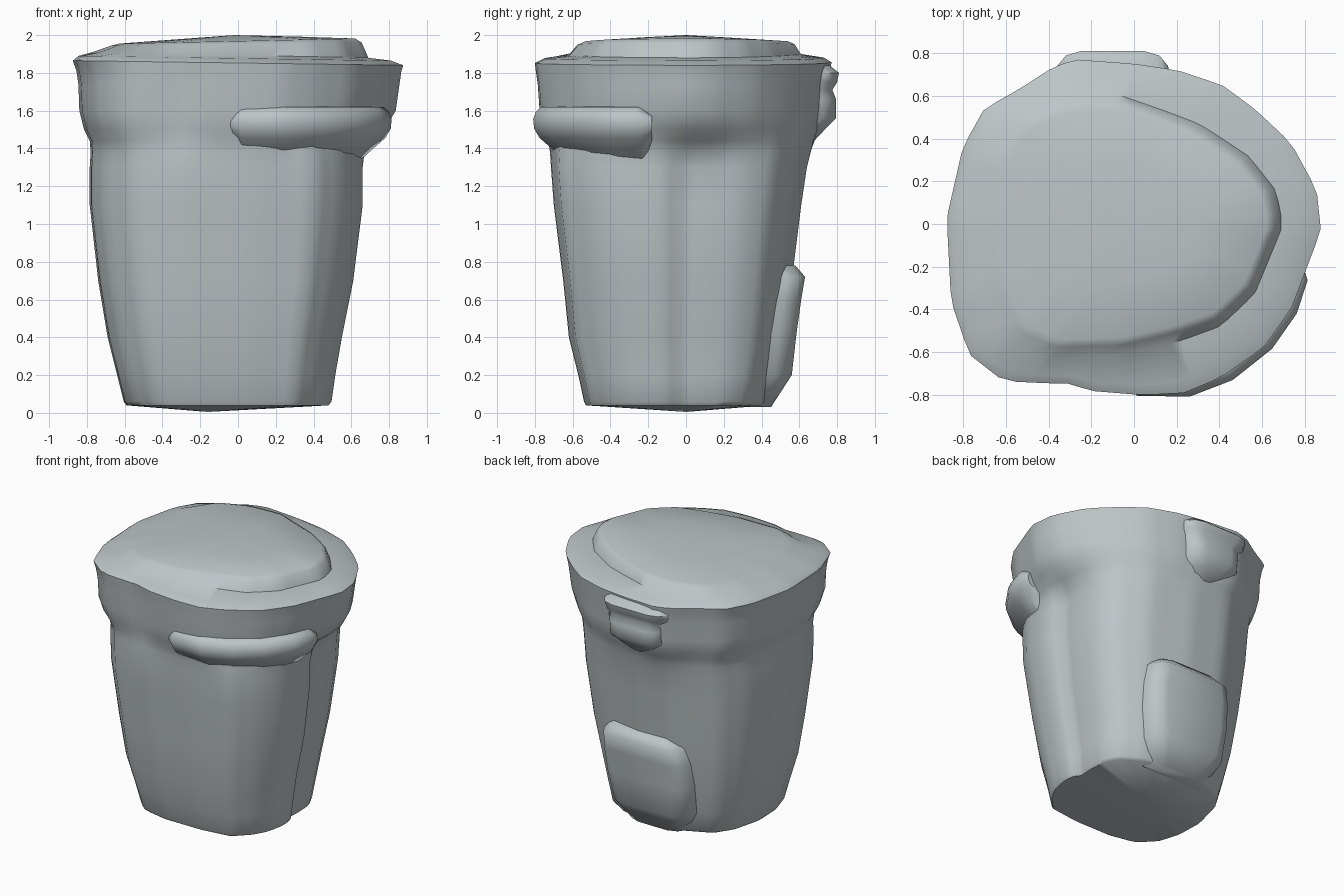
import bpy, bmesh, math

if "Cube" in bpy.data.objects:
    bpy.data.objects.remove(bpy.data.objects["Cube"])

grey = bpy.data.materials.new("soft_grey")
grey.diffuse_color = (0.51, 0.56, 0.575, 1)
grey.use_nodes = True
grey.node_tree.nodes["Principled BSDF"].inputs["Base Color"].default_value = grey.diffuse_color
N = 72

# Plan outlines, counter-clockwise
BODY = [(.66, -.18), (.645, -.08), (.6, -.035), (.61, .12), (.6, .28), (.53, .43), (.33, .55), (0, .61),
        (-.3, .6), (-.6, .46), (-.715, .28), (-.785, 0), (-.775, -.28), (-.71, -.49), (-.56, -.645), (-.3, -.7),
        (.1, -.7), (.4, -.66), (.54, -.52), (.62, -.38)]
RIM = [(.87, -.03), (.85, .16), (.73, .38), (.56, .54), (.41, .65), (.2, .72), (0, .75), (-.27, .77),
       (-.37, .74), (-.54, .63), (-.7, .54), (-.8, .36), (-.875, .03), (-.855, -.36), (-.77, -.61),
       (-.61, -.735), (-.4, -.745), (-.3, -.745), (-.21, -.78), (.04, -.8), (.23, -.79), (.4, -.72),
       (.6, -.58), (.73, -.4)]
LID = [(.65, 0), (.62, .15), (.5, .3), (.3, .43), (.1, .51), (-.05, .57), (-.3, .56), (-.5, .48),
       (-.62, .3), (-.66, 0), (-.62, -.3), (-.52, -.5), (-.36, -.57), (-.05, -.56), (.2, -.5),
       (.38, -.44), (.53, -.3)]


def finish(name, bm, angle):
    bmesh.ops.recalc_face_normals(bm, faces=bm.faces)
    me = bpy.data.meshes.new(name)
    bm.to_mesh(me)
    bm.free()
    me.materials.append(grey)
    ob = bpy.data.objects.new(name, me)
    bpy.context.collection.objects.link(ob)
    bpy.ops.object.select_all(action='DESELECT')
    ob.select_set(True)
    bpy.context.view_layer.objects.active = ob
    bpy.ops.object.shade_smooth_by_angle(angle=math.radians(angle))


def loft(name, rings, tips=None, angle=40):
    """Skin closed rings; close the ends with faces or with tip points."""
    bm = bmesh.new()
    vs = [[bm.verts.new(p) for p in r] for r in rings]
    n = len(rings[0])
    for a, b in zip(vs, vs[1:]):
        for i in range(n):
            j = (i + 1) % n
            bm.faces.new((a[i], a[j], b[j], b[i]))
    for k, end in enumerate((vs[0], vs[-1])):
        if tips:
            tip = bm.verts.new(tips[k])
            for i in range(n):
                bm.faces.new((end[i], end[(i + 1) % n], tip))
        else:
            bm.faces.new(end)
    finish(name, bm, angle)


def fit(pts, l, r, f, b):
    """Stretch an outline to the given bounds."""
    xs, ys = [p[0] for p in pts], [p[1] for p in pts]
    x0, x1, y0, y1 = min(xs), max(xs), min(ys), max(ys)
    return [(l + (x - x0) / (x1 - x0) * (r - l), f + (y - y0) / (y1 - y0) * (b - f)) for x, y in pts]


def polar(pts):
    """Resample an outline by direction, so that all outlines match point for point."""
    cx, cy = -.05, -.02
    out = []
    for k in range(N):
        t = 2 * math.pi * k / N
        dx, dy = math.cos(t), math.sin(t)
        best = 0
        for (ax, ay), (bx, by) in zip(pts, pts[1:] + pts[:1]):
            ex, ey = bx - ax, by - ay
            den = dx * ey - dy * ex
            if abs(den) < 1e-9:
                continue
            px, py = ax - cx, ay - cy
            s = (px * ey - py * ex) / den
            u = (px * dy - py * dx) / den
            if s > 0 and -1e-6 <= u <= 1 + 1e-6:
                best = max(best, s)
        out.append((cx + dx * best, cy + dy * best))
    return fit(out, -1, 1, -1, 1)


body_s, rim_s, lid_s = polar(BODY), polar(RIM), polar(LID)


def ring(zl, zr, l, r, f, b, a=body_s, c=body_s, w=0):
    pts = [(p[0] * (1 - w) + q[0] * w, p[1] * (1 - w) + q[1] * w) for p, q in zip(a, c)]
    return [(x, y, zl + (zr - zl) * (x - l) / (r - l)) for x, y in fit(pts, l, r, f, b)]


# Tapered bin body, rim band and lid in one skin
rings = [ring(z, z, *e) for z, *e in [
    (.04, -.59, .48, -.53, .43), (.06, -.605, .495, -.54, .445), (.2, -.64, .515, -.57, .48),
    (.4, -.69, .55, -.62, .52), (.7, -.74, .61, -.65, .56), (1.1, -.785, .66, -.70, .61),
    (1.3, -.785, .66, -.715, .64)]]
rings += [ring(z, z, l, r, f, b, body_s, rim_s, w) for z, l, r, f, b, w in [
    (1.38, -.78, .67, -.72, .66, .2), (1.44, -.785, .70, -.73, .68, .5),
    (1.5, -.815, .775, -.755, .72, .85), (1.6, -.84, .835, -.775, .74, 1),
    (1.74, -.845, .855, -.785, .75, 1), (1.81, -.855, .865, -.795, .765, 1)]]
rings += [ring(zl, zr, l, r, f, b, rim_s, lid_s, w) for zl, zr, l, r, f, b, w in [
    (1.865, 1.84, -.875, .875, -.80, .77, 0), (1.89, 1.865, -.845, .81, -.75, .73, .1),
    (1.91, 1.88, -.77, .69, -.615, .61, .85),
    (1.945, 1.96, -.67, .655, -.575, .575, 1),
    (1.955, 1.982, -.63, .62, -.54, .54, 1), (1.978, 1.992, -.32, .32, -.27, .27, 1)]]
loft("bin_body_and_lid", rings, [(-.16, 0, .005), (-.02, 0, 2.0)], 50)

# Front handle wrapping round the right corner
path = [(-.03, -.725), (.02, -.74), (.25, -.745), (.43, -.675), (.6, -.54), (.705, -.39), (.75, -.25), (.75, -.18)]
prof = [(-.14, -.22), (-.04, -.13), (.03, -.07), (.06, -.02), (.065, .03), (.05, .07), (.02, .095), (-.12, .1)]
rings = []
for i, (x, y) in enumerate(path):
    a, b = path[max(i - 1, 0)], path[min(i + 1, len(path) - 1)]
    tx, ty = b[0] - a[0], b[1] - a[1]
    m = math.hypot(tx, ty)
    nx, ny = ty / m, -tx / m
    k = .55 if i in (0, len(path) - 1) else 1
    rings.append([(x + nx * (d * k if d > 0 else d), y + ny * (d * k if d > 0 else d), 1.525 + h * k)
                  for d, h in prof])
loft("front_handle", rings, angle=60)


def back_pad(name, rows, inner, edge, slope):
    """Raised pad on the back: rows of height, left, right and outer depth."""
    rings = []
    for z, l, r, y in rows:
        half = [(-slope, inner), (.01, y - edge), (.05, y - edge * .3), (.12, y)]
        rings.append([(l + d, q, z) for d, q in half] + [(r - d, q, z) for d, q in reversed(half)])
    loft(name, rings, angle=60)


# Raised wheel housing low on the back
back_pad("rear_wheel_housing", [(.03, -.28, .2, .45), (.2, -.38, .27, .56), (.42, -.40, .31, .585),
                                (.6, -.39, .32, .61), (.72, -.36, .31, .63), (.78, -.3, .26, .58)],
         .34, .09, .01)

# Lid hinge with two lobes
back_pad("rear_hinge", [(1.42, -.2, .06, .66), (1.5, -.28, .1, .735), (1.56, -.31, .13, .795),
                        (1.66, -.32, .14, .795), (1.71, -.33, .15, .775), (1.75, -.36, .16, .80),
                        (1.8, -.37, .17, .81), (1.84, -.35, .15, .76)], .55, .07, .02)
